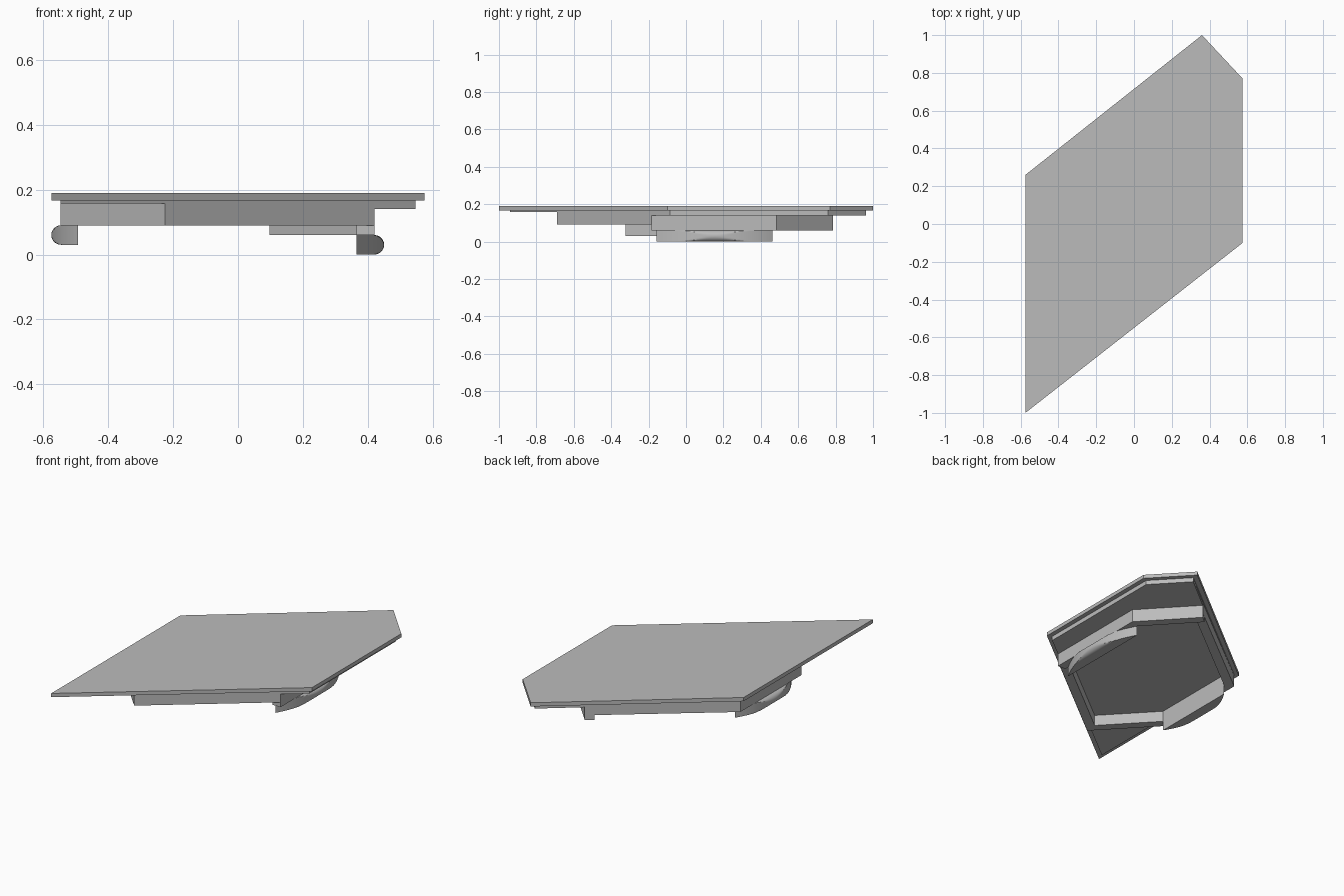
import bpy, bmesh, math
from mathutils import Vector

cube = bpy.data.objects.get("Cube")
if cube:
    bpy.data.objects.remove(cube, do_unlink=True)

GREY = (0.5, 0.5, 0.5, 1)
grey = bpy.data.materials.new("plain grey")
grey.use_nodes = True
grey.diffuse_color = GREY
grey.node_tree.nodes["Principled BSDF"].inputs["Base Color"].default_value = GREY


def finish(name, bm):
    bmesh.ops.recalc_face_normals(bm, faces=bm.faces)
    mesh = bpy.data.meshes.new(name)
    bm.to_mesh(mesh)
    bm.free()
    mesh.materials.append(grey)
    obj = bpy.data.objects.new(name, mesh)
    bpy.context.collection.objects.link(obj)
    return obj


def prism(name, outline, z0, z1):
    bm = bmesh.new()
    face = bm.faces.new([bm.verts.new((x, y, z0)) for x, y in outline])
    new = bmesh.ops.extrude_face_region(bm, geom=[face])["geom"]
    verts = [v for v in new if isinstance(v, bmesh.types.BMVert)]
    bmesh.ops.translate(bm, verts=verts, vec=(0, 0, z1 - z0))
    return finish(name, bm)


def inset(outline, d):
    """Offset a counter-clockwise outline inwards by d."""
    pts = [Vector(p) for p in outline]
    result = []
    for i, p in enumerate(pts):
        a = (p - pts[i - 1]).normalized()
        b = (pts[(i + 1) % len(pts)] - p).normalized()
        na, nb = Vector((-a.y, a.x)), Vector((-b.y, b.x))
        result.append(p + (na + nb) * d / (1 + na.dot(nb)))
    return result


def frame(name, outer, inner, z0, z1):
    bm = bmesh.new()
    loops = [[bm.verts.new((x, y, z)) for x, y in ring]
             for ring, z in ((outer, z0), (outer, z1), (inner, z1), (inner, z0))]
    n = len(outer)
    for k in range(4):
        lo, hi = loops[k], loops[(k + 1) % 4]
        for i in range(n):
            j = (i + 1) % n
            bm.faces.new((lo[i], lo[j], hi[j], hi[i]))
    return finish(name, bm)


def bow(name, x, side, y0, y1, z0, depth=0.085, height=0.06, steps=40, layers=12):
    """Arc-shaped slab on a straight chord, its outer edge rounded over."""
    bm = bmesh.new()
    half, mid, r = (y1 - y0) / 2, (y0 + y1) / 2, height / 2
    radius = (half * half + depth * depth) / (2 * depth)
    rings = []
    for k in range(layers + 1):
        angle = math.pi * k / layers
        limit = depth - r + r * math.sin(angle)
        ring = []
        for i in range(steps + 1):
            t = -half + 2 * half * i / steps
            arc = math.sqrt(radius * radius - t * t) - radius + depth
            ring.append(bm.verts.new((x + side * min(arc, limit), mid + t,
                                      z0 + r - r * math.cos(angle))))
        rings.append(ring)
    for lo, hi in zip(rings, rings[1:]):
        for i in range(steps):
            bm.faces.new((lo[i], lo[i + 1], hi[i + 1], hi[i]))
    # flat underside, top and chord side
    bm.faces.new(rings[0])
    bm.faces.new(rings[-1])
    bm.faces.new([r[0] for r in rings] + [r[-1] for r in reversed(rings)])
    obj = finish(name, bm)
    bpy.ops.object.select_all(action='DESELECT')
    bpy.context.view_layer.objects.active = obj
    obj.select_set(True)
    bpy.ops.object.shade_smooth_by_angle(angle=math.radians(30))


# Top slab and the thinner panel under it
prism("top_slab", [(-0.575, -1), (0.575, -0.1), (0.575, 0.77), (0.36, 1), (-0.575, 0.26)],
      0.167, 0.19)
prism("under_panel", [(-0.547, -0.942), (0.547, -0.086), (0.547, 0.76),
                      (0.358, 0.962), (-0.547, 0.252)], 0.157, 0.167)

# Hollow six-sided frame
outer = [(-0.225, -0.69), (0.42, -0.185), (0.42, 0.485),
         (0.14, 0.787), (-0.547, 0.252), (-0.547, -0.346)]
inner = inset(outer, 0.055)
frame("wall_frame", outer, inner, 0.09, 0.157)

# Thicker ledge outside the frame on the left and back
prism("side_ledge", [outer[1], (0.547, -0.086), (0.547, 0.76), (0.358, 0.962),
                     outer[3], outer[2]], 0.14, 0.157)

# Lower bent rail under the left and back walls
prism("bent_rail", [outer[1], outer[2], outer[3], (0.097, 0.752), inner[2],
                    (0.365, -0.185)], 0.06, 0.09)

# Bowed runners, one under each long side
bow("left_runner", 0.365, 1, inner[1].y, inner[2].y, 0.0)
bow("right_runner", -0.492, -1, inner[5].y, inner[4].y, 0.03, depth=0.083)
